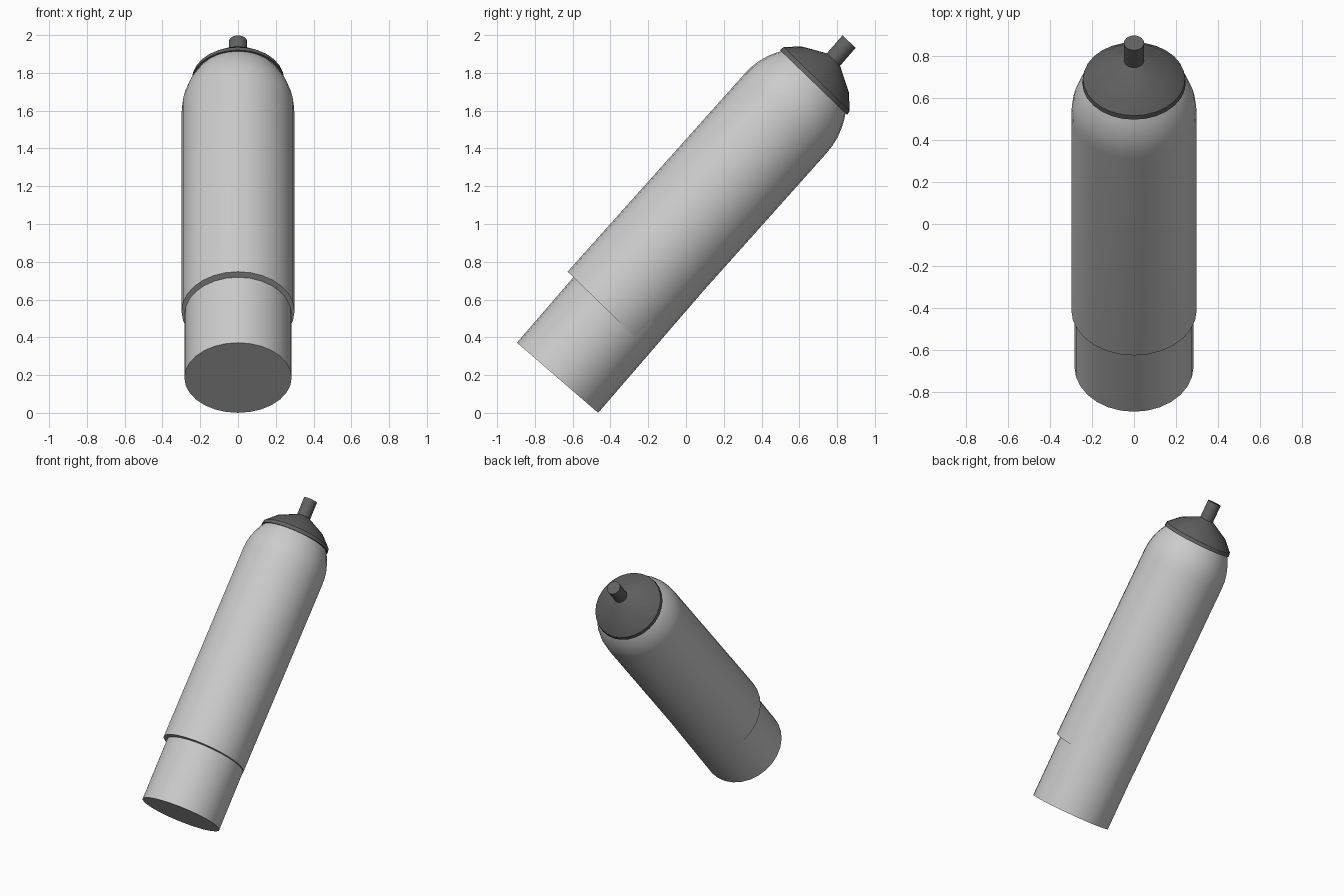
import bpy, bmesh, math
from mathutils import Vector

if "Cube" in bpy.data.objects:
    bpy.data.objects.remove(bpy.data.objects["Cube"])

SEG = 28


def lathe(name, origin, axis_deg, ring_deg, profile, rx=1.0, sharp=25):
    """Stack rings (distance, radius) along an axis leaning in the YZ plane."""
    a, r0 = math.radians(axis_deg), math.radians(ring_deg)
    axis = Vector((0, math.cos(a), math.sin(a)))
    side = Vector((1, 0, 0))
    up = Vector((0, -math.sin(r0), math.cos(r0)))
    bm = bmesh.new()
    rings = []
    for t, r in profile:
        c = Vector(origin) + axis * t
        rings.append([bm.verts.new(c + side * (r * rx * math.cos(k * math.tau / SEG))
                                   + up * (r * math.sin(k * math.tau / SEG)))
                      for k in range(SEG)])
    for lo, hi in zip(rings, rings[1:]):
        for k in range(SEG):
            n = (k + 1) % SEG
            bm.faces.new((lo[k], lo[n], hi[n], hi[k]))
    bm.faces.new(rings[0])
    bm.faces.new(rings[-1])
    bmesh.ops.recalc_face_normals(bm, faces=bm.faces)
    me = bpy.data.meshes.new(name)
    bm.to_mesh(me)
    bm.free()
    ob = bpy.data.objects.new(name, me)
    bpy.context.collection.objects.link(ob)
    bpy.ops.object.select_all(action='DESELECT')
    ob.select_set(True)
    bpy.context.view_layer.objects.active = ob
    bpy.ops.object.shade_smooth_by_angle(angle=math.radians(sharp))
    return ob


dark = bpy.data.materials.new("dark_grey")
dark.diffuse_color = (0.12, 0.12, 0.12, 1)
dark.use_nodes = True
dark.node_tree.nodes["Principled BSDF"].inputs["Base Color"].default_value = dark.diffuse_color

# inner tube, slightly steeper than the sleeve so it shows below it
lathe("inner_tube", (0, -0.68, 0.186), 49.2, 49.2, [(0, 0.284), (1.6, 0.284)])

# outer sleeve with rounded shoulder
lathe("sleeve", (0, -0.41, 0.537), 48.2, 45.8,
      [(0, 0.302), (1.40, 0.302), (1.46, 0.299), (1.51, 0.289),
       (1.56, 0.272), (1.60, 0.253), (1.628, 0.236)], rx=0.99)

# dark cap: lip, cone and shallow top
cap = lathe("cap", (0, 0.675, 1.749), 48.5, 46,
            [(0, 0.236), (0.0, 0.247), (0.025, 0.243), (0.093, 0.175), (0.16, 0.05)], sharp=20)

# nozzle
nozzle = lathe("nozzle", (0, 0.675, 1.749), 49, 47, [(0.12, 0.048), (0.287, 0.048)])

for ob in (cap, nozzle):
    ob.data.materials.append(dark)
